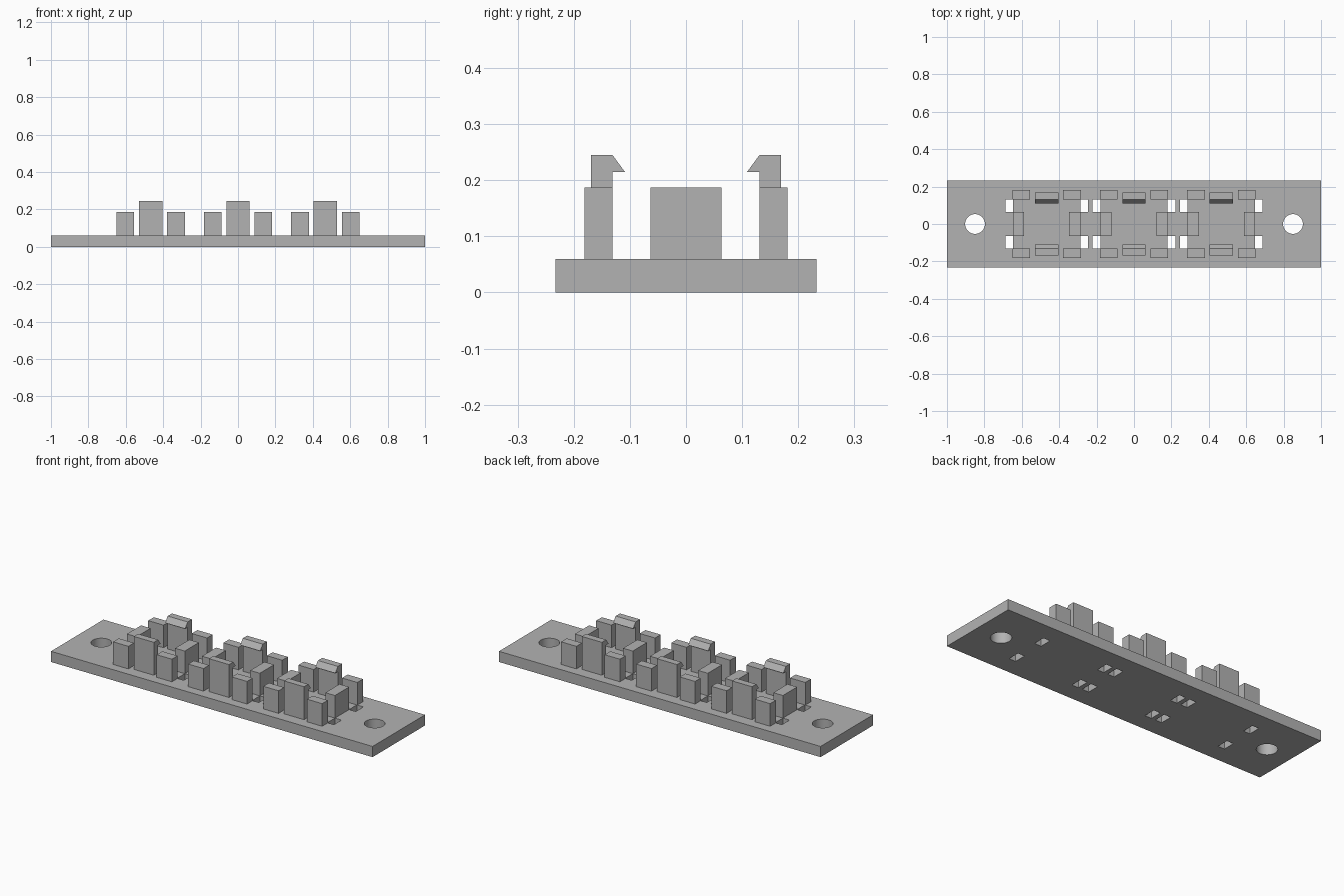
import bpy
import bmesh
import math

if "Cube" in bpy.data.objects:
    bpy.data.objects.remove(bpy.data.objects["Cube"])

grey = bpy.data.materials.new("plain grey")
grey.diffuse_color = (0.45, 0.45, 0.45, 1)
grey.use_nodes = True
grey.node_tree.nodes["Principled BSDF"].inputs["Base Color"].default_value = grey.diffuse_color

BASE_TOP = 0.06
WALL_TOP = 0.187
CELLS = (-0.467, 0.0, 0.467)


def finish(name, bm):
    bmesh.ops.recalc_face_normals(bm, faces=bm.faces)
    mesh = bpy.data.meshes.new(name)
    bm.to_mesh(mesh)
    bm.free()
    obj = bpy.data.objects.new(name, mesh)
    bpy.context.collection.objects.link(obj)
    mesh.materials.append(grey)
    return obj


def box(name, x0, x1, y0, y1, z0, z1):
    bm = bmesh.new()
    bmesh.ops.create_cube(bm, size=1)
    for v in bm.verts:
        v.co = ((x0 + x1) / 2 + v.co.x * (x1 - x0),
                (y0 + y1) / 2 + v.co.y * (y1 - y0),
                (z0 + z1) / 2 + v.co.z * (z1 - z0))
    return finish(name, bm)


def clip(name, cx, side):
    # Side profile of the snap hook, extruded along x
    profile = [(0.169, BASE_TOP), (0.169, 0.245), (0.131, 0.245),
               (0.109, 0.215), (0.131, 0.215), (0.131, BASE_TOP)]
    bm = bmesh.new()
    face = bm.faces.new([bm.verts.new((cx - 0.062, side * y, z)) for y, z in profile])
    ext = bmesh.ops.extrude_face_region(bm, geom=[face])
    for v in ext["geom"]:
        if isinstance(v, bmesh.types.BMVert):
            v.co.x += 0.124
    return finish(name, bm)


def cut(target, cutter):
    cutter.hide_render = True
    cutter.hide_set(True)
    mod = target.modifiers.new(cutter.name, 'BOOLEAN')
    mod.operation = 'DIFFERENCE'
    mod.solver = 'EXACT'
    mod.object = cutter


# Base plate
base = box("base_plate", -1, 1, -0.233, 0.233, 0, BASE_TOP)

# Round screw holes
for s in (-1, 1):
    bm = bmesh.new()
    bmesh.ops.create_cone(bm, cap_ends=True, segments=48, radius1=0.053,
                          radius2=0.053, depth=0.3)
    for v in bm.verts:
        v.co.x += s * 0.85
    cutter = finish("screw_hole_cutter", bm)
    for p in cutter.data.polygons:
        p.use_smooth = len(p.vertices) == 4
    cut(base, cutter)

for cx in CELLS:
    for sx in (-1, 1):
        # Side wall of the holder
        xs = sorted((cx + sx * 0.12, cx + sx * 0.18))
        box("side_wall", *xs, -0.063, 0.063, BASE_TOP, WALL_TOP)
        for sy in (-1, 1):
            # Corner post
            xs = sorted((cx + sx * 0.088, cx + sx * 0.183))
            ys = sorted((sy * 0.131, sy * 0.181))
            box("corner_post", *xs, *ys, BASE_TOP, WALL_TOP)
            # Tie slot through the base
            xs = sorted((cx + sx * 0.18, cx + sx * 0.221))
            ys = sorted((sy * 0.063, sy * 0.131))
            cut(base, box("slot_cutter", *xs, *ys, -0.1, 0.2))
    # Snap clips front and back
    for sy in (-1, 1):
        clip("snap_clip", cx, sy)
